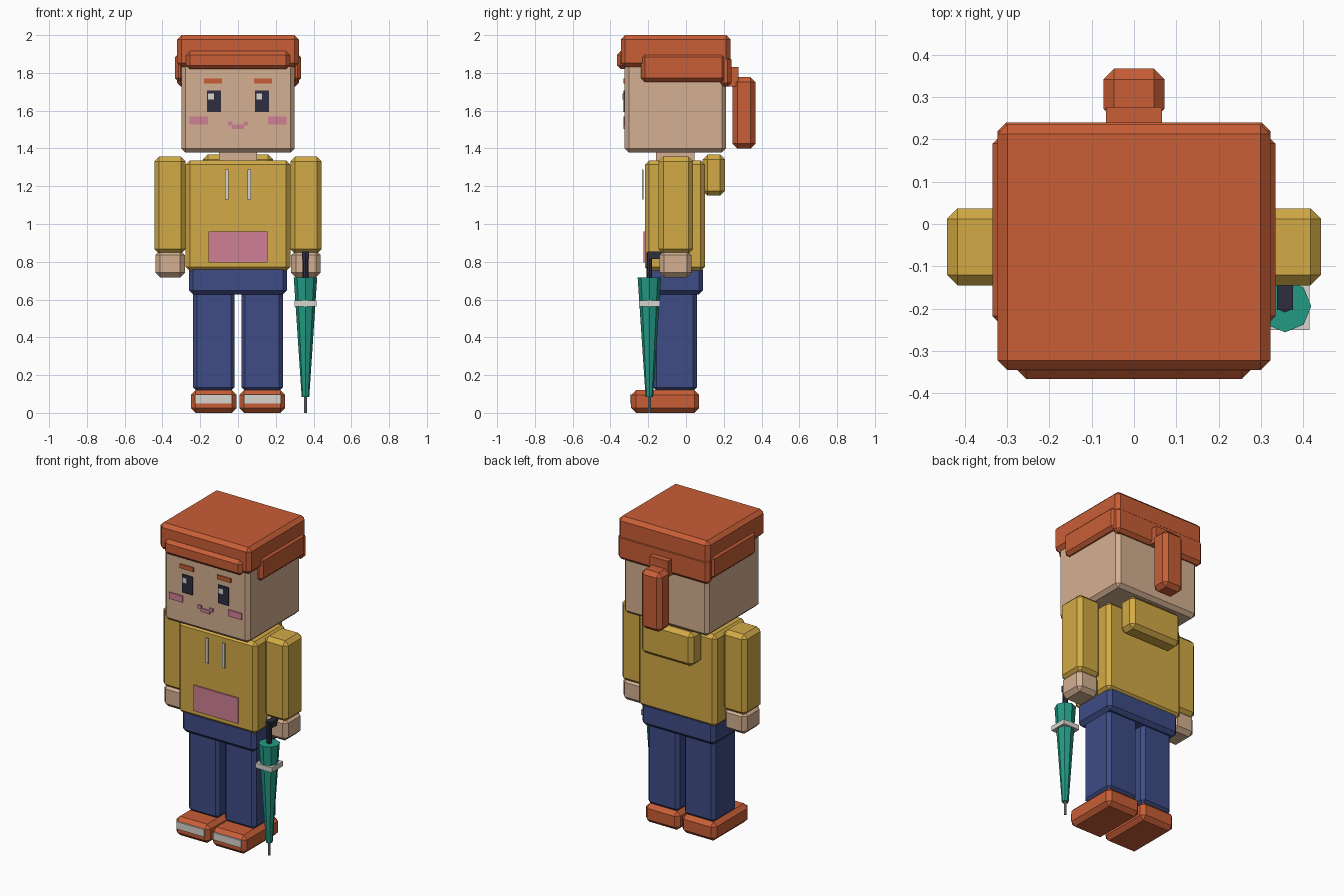
import bpy, bmesh, math
from mathutils import Matrix

if "Cube" in bpy.data.objects:
    bpy.data.objects.remove(bpy.data.objects["Cube"])


def material(name, r, g, b):
    """Flat colour from sRGB 0-255 values."""
    m = bpy.data.materials.new(name)
    lin = [((c / 255 + 0.055) / 1.055) ** 2.4 for c in (r, g, b)]
    m.diffuse_color = (*lin, 1)
    m.use_nodes = True
    m.node_tree.nodes["Principled BSDF"].inputs["Base Color"].default_value = m.diffuse_color
    return m


HAIR = material("rust orange", 200, 94, 54)
SKIN = material("skin", 212, 176, 145)
SHIRT = material("mustard yellow", 210, 170, 70)
JEANS = material("denim blue", 62, 76, 134)
PINK = material("pink", 208, 128, 150)
DARK = material("dark navy", 45, 45, 62)
GREEN = material("teal green", 35, 154, 132)
WHITE = material("off white", 216, 212, 206)
GREY = material("tip grey", 160, 160, 166)


def finish(name, bm, mat):
    bmesh.ops.recalc_face_normals(bm, faces=bm.faces)
    mesh = bpy.data.meshes.new(name)
    bm.to_mesh(mesh)
    bm.free()
    mesh.materials.append(mat)
    ob = bpy.data.objects.new(name, mesh)
    bpy.context.collection.objects.link(ob)
    return ob


def box(name, mat, x, y, z, bevel=0.0):
    """Box from (min, max) ranges, with an optional one-step chamfer."""
    bm = bmesh.new()
    bmesh.ops.create_cube(bm, size=1)
    for v in bm.verts:
        v.co = [r[0] if c < 0 else r[1] for c, r in zip(v.co, (x, y, z))]
    ob = finish(name, bm, mat)
    if bevel:
        mod = ob.modifiers.new("chamfer", 'BEVEL')
        mod.width = bevel
        mod.segments = 1
        mod.limit_method = 'NONE'
    return ob


def pair(name, mat, x, y, z, bevel=0.0):
    """Right and left copies of a box."""
    box("right_" + name, mat, (-x[1], -x[0]), y, z, bevel)
    box("left_" + name, mat, x, y, z, bevel)


def cone(name, mat, sides, r_low, r_high, x, y, z, turn=0.0):
    """Tapered upright prism between two heights."""
    bm = bmesh.new()
    bmesh.ops.create_cone(bm, cap_ends=True, segments=sides, radius1=r_low,
                          radius2=r_high, depth=z[1] - z[0],
                          matrix=Matrix.Translation((x, y, sum(z) / 2))
                          @ Matrix.Rotation(turn, 4, 'Z'))
    return finish(name, bm, mat)


# Shoes and legs
pair("shoe", HAIR, (0.008, 0.25), (-0.29, 0.07), (0, 0.12), 0.025)
pair("shoe_toe_stripe", WHITE, (0.032, 0.228), (-0.297, -0.288), (0.05, 0.097))
pair("leg", JEANS, (0.018, 0.238), (-0.175, 0.057), (0.115, 0.66), 0.02)
box("hips", JEANS, (-0.26, 0.26), (-0.207, 0.09), (0.627, 0.78), 0.022)

# Hooded top, arms and hands
box("torso", SHIRT, (-0.277, 0.277), (-0.217, 0.1), (0.75, 1.337), 0.022)
box("hood", SHIRT, (-0.185, 0.185), (0.088, 0.206), (1.15, 1.367), 0.025)
box("front_pocket", PINK, (-0.157, 0.157), (-0.226, -0.217), (0.797, 0.96))
pair("drawstring", WHITE, (0.05, 0.068), (-0.232, -0.224), (1.13, 1.288))
pair("sleeve", SHIRT, (0.277, 0.442), (-0.145, 0.037), (0.842, 1.357), 0.025)
pair("hand", SKIN, (0.281, 0.438), (-0.141, 0.029), (0.717, 0.86), 0.025)
box("neck", SKIN, (-0.1, 0.1), (-0.16, 0.045), (1.31, 1.41))

# Head and face
box("head", SKIN, (-0.3, 0.3), (-0.325, 0.212), (1.378, 1.93), 0.022)
FACE = (-0.332, -0.324)
pair("eye", DARK, (0.091, 0.164), FACE, (1.592, 1.708))
for side, x in (("right", -0.158), ("left", 0.097)):
    box(side + "_eye_shine", WHITE, (x, x + 0.03), (-0.335, -0.331), (1.658, 1.69))
pair("eyebrow", HAIR, (0.084, 0.18), FACE, (1.743, 1.77))
pair("cheek", PINK, (0.16, 0.256), FACE, (1.527, 1.568))
pair("mouth_corner", PINK, (0.028, 0.053), FACE, (1.521, 1.543))
box("mouth", PINK, (-0.032, 0.032), FACE, (1.504, 1.526))

# Hair: cap, fringe, side and back panels, ponytail
box("hair_cap", HAIR, (-0.322, 0.322), (-0.345, 0.236), (1.83, 2.0), 0.023)
box("fringe", HAIR, (-0.275, 0.275), (-0.366, -0.3), (1.82, 1.915), 0.02)
pair("hair_side", HAIR, (0.285, 0.334), (-0.238, 0.21), (1.752, 1.903), 0.02)
box("hair_back", HAIR, (-0.322, 0.322), (0.18, 0.24), (1.727, 1.89), 0.02)
box("ponytail_tie", HAIR, (-0.066, 0.066), (0.2, 0.277), (1.727, 1.83))
box("ponytail", HAIR, (-0.072, 0.072), (0.247, 0.367), (1.4, 1.777), 0.025)

# Folded umbrella held in the left hand
UX, UY = 0.357, -0.194
cone("umbrella_tip", GREY, 8, 0.008, 0.008, UX, UY, (0, 0.1))
cone("umbrella_canopy", GREEN, 8, 0.02, 0.062, UX, UY, (0.083, 0.717))
box("umbrella_band", WHITE, (UX - 0.058, UX + 0.058), (UY - 0.056, UY + 0.056),
    (0.563, 0.594))
cone("umbrella_shaft", DARK, 8, 0.015, 0.015, UX, UY, (0.7, 0.85))
box("umbrella_handle", DARK, (UX - 0.019, UX + 0.019), (-0.203, -0.125), (0.815, 0.855))
